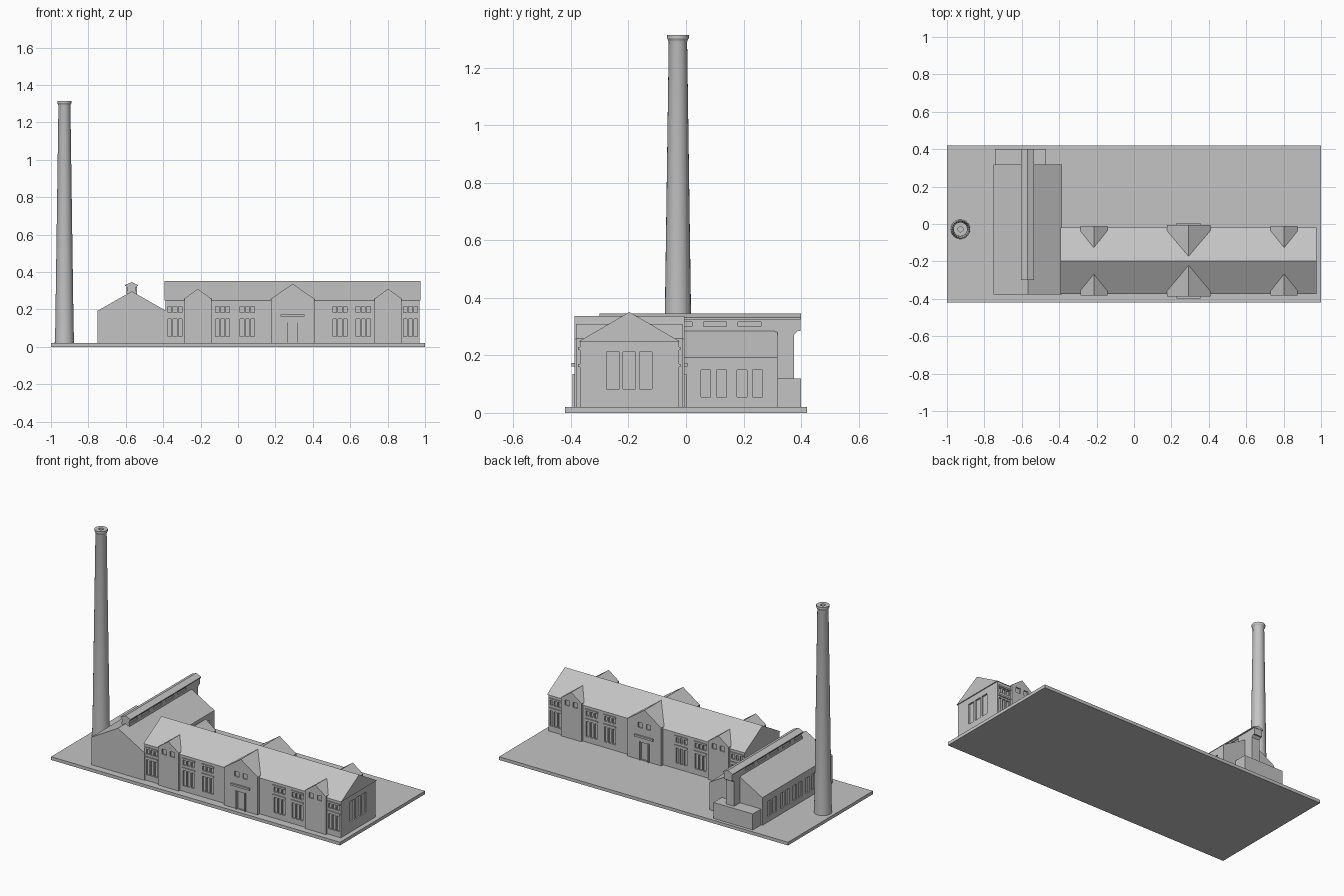
import bpy, bmesh, math
from mathutils import Vector

cube = bpy.data.objects.get("Cube")
if cube:
    bpy.data.objects.remove(cube, do_unlink=True)

grey = bpy.data.materials.new("plain grey")
grey.use_nodes = True
grey.diffuse_color = (0.55, 0.55, 0.55, 1)
grey.node_tree.nodes["Principled BSDF"].inputs["Base Color"].default_value = (0.55, 0.55, 0.55, 1)

GROUND = 0.02
MID_Y = -0.197          # ridge line of the long hall


def finish(name, bm):
    bmesh.ops.recalc_face_normals(bm, faces=bm.faces)
    mesh = bpy.data.meshes.new(name)
    bm.to_mesh(mesh)
    bm.free()
    mesh.materials.append(grey)
    obj = bpy.data.objects.new(name, mesh)
    bpy.context.collection.objects.link(obj)
    return obj


def add_box(bm, x, y, z):
    """Adds a box spanning the (low, high) pairs x, y and z."""
    verts = bmesh.ops.create_cube(bm, size=1)["verts"]
    for v in verts:
        v.co = [(a + b) / 2 + c * (b - a) for (a, b), c in zip((x, y, z), v.co)]


def boxes(name, spans):
    bm = bmesh.new()
    for span in spans:
        add_box(bm, *span)
    return finish(name, bm)


def prism(name, profile, low, high, axis):
    """Extrudes a (side, z) profile along the x or y axis."""
    bm = bmesh.new()
    place = (lambda s, z: (low, s, z)) if axis == "x" else (lambda s, z: (s, low, z))
    face = bm.faces.new([bm.verts.new(place(s, z)) for s, z in profile])
    moved = bmesh.ops.extrude_face_region(bm, geom=[face])["geom"]
    shift = Vector((high - low, 0, 0)) if axis == "x" else Vector((0, high - low, 0))
    bmesh.ops.translate(bm, vec=shift, verts=[g for g in moved if isinstance(g, bmesh.types.BMVert)])
    return finish(name, bm)


def house(mid, half, eave, ridge, floor=GROUND):
    """Gable outline."""
    return [(mid - half, floor), (mid + half, floor), (mid + half, eave), (mid, ridge), (mid - half, eave)]


def carve(obj, spans):
    """Cuts box shaped recesses, then removes the cutter."""
    cutter = boxes("cutter", spans)
    cutter.hide_render = True
    mod = obj.modifiers.new("recesses", "BOOLEAN")
    mod.operation, mod.solver, mod.object = "DIFFERENCE", "EXACT", cutter
    bpy.context.view_layer.objects.active = obj
    bpy.ops.object.modifier_apply(modifier=mod.name)
    bpy.data.objects.remove(cutter, do_unlink=True)


def around(c, half):
    return (c - half, c + half)


def on_wall(side, half_depth, inward, outward):
    """Depth range at the front (-1) or back (+1) wall of the long hall."""
    return tuple(sorted((MID_Y + side * (half_depth - inward), MID_Y + side * (half_depth + outward))))


# Ground plate
boxes("ground_plate", [((-1, 1), (-0.42, 0.42), (0, GROUND))])

# Long hall with grouped windows on both long walls and tall ones in the gable
HALF = 0.172
long_hall = prism("long_hall", house(MID_Y, HALF, 0.25, 0.347), -0.388, 0.97, "x")
cuts, trims = [], []
for side in (-1, 1):
    depth = on_wall(side, HALF, 0.01, 0.02)
    trim_depth = on_wall(side, HALF, 0.004, 0.006)
    for x in (-0.337, -0.083, 0.05, 0.545, 0.67, 0.922):
        for i in (-1, 0, 1):
            pane = around(x + i * 0.028, 0.01)
            cuts += [(pane, depth, (0.055, 0.15)), (pane, depth, (0.185, 0.215))]
        for z in (0.165, 0.224):
            trims.append((around(x, 0.043), trim_depth, around(z, 0.005)))
for i in (-1, 0, 1):
    cuts.append(((0.96, 1.0), around(MID_Y + i * 0.057, 0.022), (0.083, 0.212)))
carve(long_hall, cuts)
boxes("window_lintels", trims)
prism("long_hall_roof", [(MID_Y - 0.177, 0.248), (MID_Y + 0.177, 0.248), (MID_Y, 0.351)], -0.392, 0.976, "x")

# Cross gables, each passing through the hall to both sides
for name, mid, half, eave, ridge, out in (
        ("left", 0.803, 0.072, 0.258, 0.31, 0.185),
        ("centre", 0.292, 0.116, 0.257, 0.337, 0.191),
        ("right", -0.215, 0.072, 0.258, 0.31, 0.185)):
    bay = prism(name + "_cross_gable", house(mid, half, eave, ridge), MID_Y - out, MID_Y + out, "y")
    cuts = []
    for side in (-1, 1):
        depth = on_wall(side, out, 0.008, 0.02)
        cuts += [(around(mid + s * 0.028, 0.015), depth, (0.22, 0.252)) for s in (-1, 1)]
        if name == "centre":
            cuts.append((around(mid, 0.026), depth, (GROUND + 0.003, 0.13)))
    carve(bay, cuts)

# Canopies and door jambs on the centre gable
entrance = []
for side in (-1, 1):
    entrance.append((around(0.292, 0.064), on_wall(side, 0.191, 0.005, 0.011), (0.162, 0.174)))
    for s in (-1, 1):
        entrance.append((around(0.292 + s * 0.03, 0.004), on_wall(side, 0.191, 0.005, 0.007), (GROUND, 0.135)))
boxes("entrance_canopies", entrance)

# Engine hall across the end, with paired windows along both sides
engine_hall = prism("engine_hall", house(-0.568, 0.183, 0.193, 0.297), -0.376, 0.318, "y")
cuts = []
for i in range(5):
    for offset in (-0.027, 0.027):
        y = around(0.222 - i * 0.126 + offset, 0.017)
        cuts.append(((-0.77, -0.743), y, (0.055, 0.15)))
        if i < 2:
            cuts.append(((-0.393, -0.36), y, (0.055, 0.15)))
carve(engine_hall, cuts)

# Raised gallery on the ridge, with slit windows and a small overhanging roof
gallery = boxes("roof_gallery", [((-0.597, -0.541), (-0.298, 0.398), (0.285, 0.327))])
cuts = []
for y in (-0.26, -0.14, -0.02, 0.1, 0.22):
    for x in ((-0.62, -0.591), (-0.547, -0.52)):
        cuts.append((x, around(y, 0.04), (0.3, 0.317)))
carve(gallery, cuts)
prism("gallery_roof", house(-0.569, 0.034, 0.331, 0.346, 0.325), -0.3, 0.4, "y")

# Tower carrying the gallery, with a flared head, and the low annex below it
prism("gallery_tower", [(0.31, 0.1), (0.376, 0.1), (0.376, 0.272), (0.398, 0.295), (0.31, 0.295)],
      -0.597, -0.541, "x")
boxes("low_annex", [((-0.742, -0.47), (0.31, 0.4), (GROUND, 0.12))])

# Tall tapered chimney with a flared rim
bm = bmesh.new()
outline = [(0, GROUND), (0.052, GROUND), (0.049, 0.1), (0.032, 1.29), (0.034, 1.297), (0.038, 1.303),
           (0.038, 1.315), (0.014, 1.315), (0.014, 1.28), (0, 1.28)]
rim = [bm.verts.new((r, 0, z)) for r, z in outline]
edges = [bm.edges.new(pair) for pair in zip(rim, rim[1:])]
bmesh.ops.spin(bm, geom=rim + edges, cent=(0, 0, 0), axis=(0, 0, 1), angle=math.tau, steps=24)
bmesh.ops.remove_doubles(bm, verts=bm.verts, dist=0.0001)
chimney = finish("chimney", bm)
chimney.location = (-0.928, -0.028, 0)
bpy.ops.object.select_all(action="DESELECT")
chimney.select_set(True)
bpy.context.view_layer.objects.active = chimney
bpy.ops.object.shade_smooth_by_angle(angle=math.radians(30))
